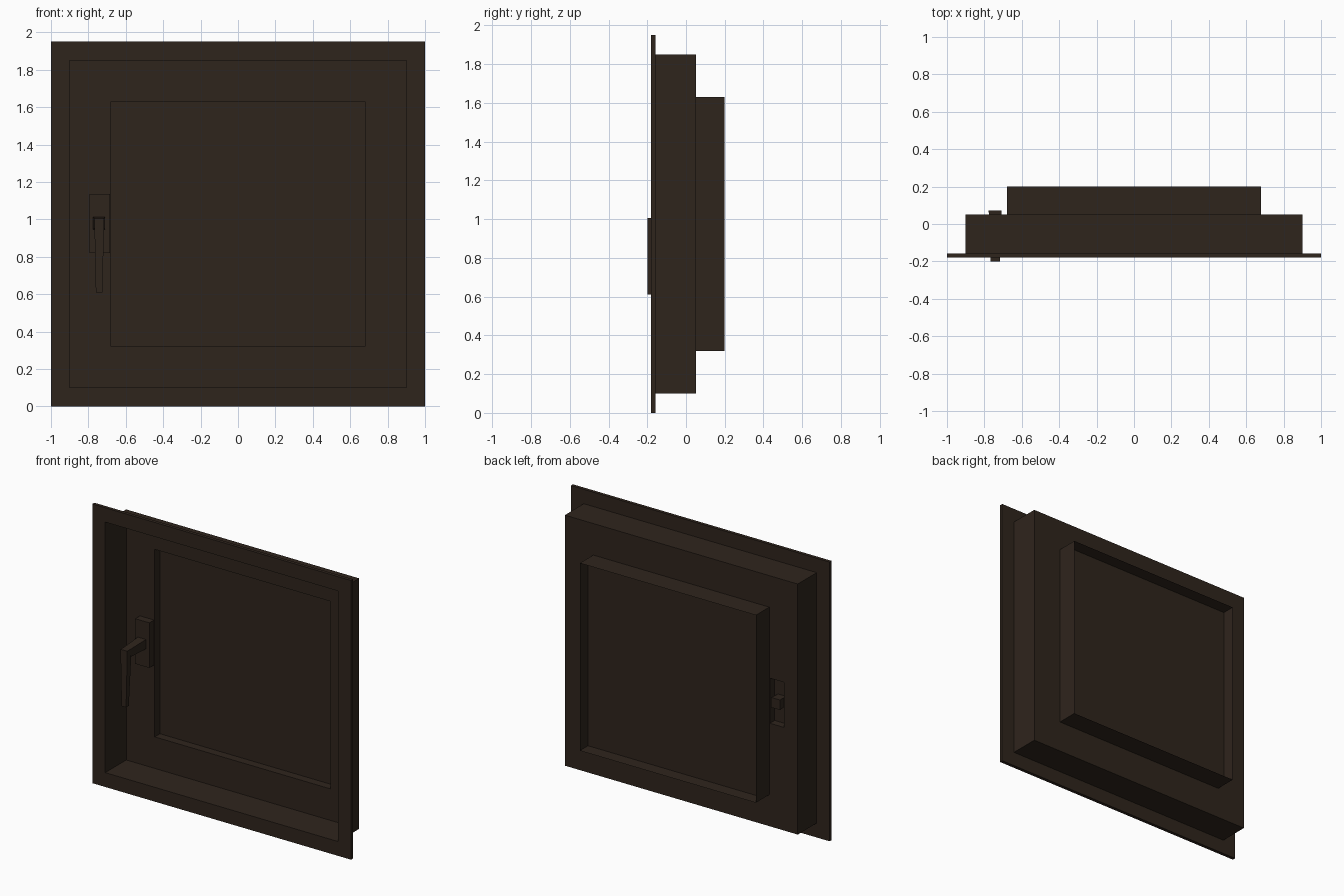
import bpy, bmesh

if "Cube" in bpy.data.objects:
    bpy.data.objects.remove(bpy.data.objects["Cube"])

W, H = 1.0, 1.95          # half width and height of the flange
paint = bpy.data.materials.new("dark_brown")
paint.diffuse_color = (0.028, 0.018, 0.012, 1)
paint.use_nodes = True
paint.node_tree.nodes["Principled BSDF"].inputs["Base Color"].default_value = paint.diffuse_color


def finish(name, bm, recalc=True):
    bmesh.ops.remove_doubles(bm, verts=bm.verts, dist=0.0001)
    if recalc:
        bmesh.ops.recalc_face_normals(bm, faces=bm.faces)
    mesh = bpy.data.meshes.new(name)
    bm.to_mesh(mesh)
    bm.free()
    mesh.materials.append(paint)
    obj = bpy.data.objects.new(name, mesh)
    bpy.context.collection.objects.link(obj)
    return obj


def rect(bm, x0, x1, y, z0, z1):
    return [bm.verts.new(p) for p in
            ((x0, y, z0), (x1, y, z0), (x1, y, z1), (x0, y, z1))]


def inset_rect(bm, i, y):
    return rect(bm, -W + i, W - i, y, i, H - i)


def bridge(bm, a, b):
    for k in range(4):
        n = (k + 1) % 4
        bm.faces.new((a[k], a[n], b[n], b[k]))


def profile_frame(name, profile):
    # sweep (inset, y) points around the window rectangle
    bm = bmesh.new()
    loops = [inset_rect(bm, i, y) for i, y in profile]
    for a, b in zip(loops, loops[1:]):
        bridge(bm, a, b)
    return finish(name, bm)


def loft(name, sections, caps=(True, True)):
    bm = bmesh.new()
    loops = [[bm.verts.new(p) for p in s] for s in sections]
    for a, b in zip(loops, loops[1:]):
        bridge(bm, a, b)
    if caps[0]:
        bm.faces.new(loops[0])
    if caps[1]:
        bm.faces.new(loops[-1])
    return finish(name, bm)


def xz(x0, x1, y, z0, z1):
    return [(x0, y, z0), (x1, y, z0), (x1, y, z1), (x0, y, z1)]


def xy(x0, x1, y0, y1, z):
    return [(x0, y0, z), (x1, y0, z), (x1, y1, z), (x0, y1, z)]


# flange and outer reveal, then the sash wall (thin sheets)
profile_frame("flange_and_reveal",
              [(0.1, -0.157), (0, -0.157), (0, -0.18), (0.1, -0.18), (0.1, 0.052)])
profile_frame("sash_wall", [(0.32, 0.052), (0.32, 0.2)])

# sash face: sheet with openings for the pane and the handle plate
PX0, PX1, PZ0, PZ1 = -0.795, -0.685, 0.82, 1.135
bm = bmesh.new()
xs = [-0.9, PX0, PX1, -0.68, 0.68, 0.9]
zs = [0.1, 0.32, PZ0, PZ1, 1.63, 1.85]
for c in range(5):
    for r in range(5):
        pane_hole = c == 3 and 1 <= r <= 3
        plate_hole = c == 1 and r == 2
        if not (pane_hole or plate_hole):
            bm.faces.new(rect(bm, xs[c], xs[c + 1], 0.052, zs[r], zs[r + 1]))
bmesh.ops.remove_doubles(bm, verts=bm.verts, dist=0.0001)
bmesh.ops.dissolve_limit(bm, angle_limit=0.01, verts=bm.verts, edges=bm.edges)
finish("sash_face", bm, False)

# pane
bm = bmesh.new()
bm.faces.new(inset_rect(bm, 0.32, 0.11))
finish("pane", bm, False)

# handle plate, open at the back
loft("handle_plate", [xz(PX0, PX1, 0.0, PZ0, PZ1), xz(PX0, PX1, 0.052, PZ0, PZ1)],
     (True, False))

# handle spindle and tapered lever
loft("handle_spindle", [xz(-0.777, -0.709, 0.073, 0.945, 1.015),
                        xz(-0.768, -0.716, -0.16, 0.95, 1.005)])
loft("handle_lever", [xy(-0.768, -0.716, -0.2, -0.155, 1.005),
                      xy(-0.767, -0.717, -0.2, -0.155, 0.95),
                      xy(-0.76, -0.725, -0.2, -0.17, 0.61)])
